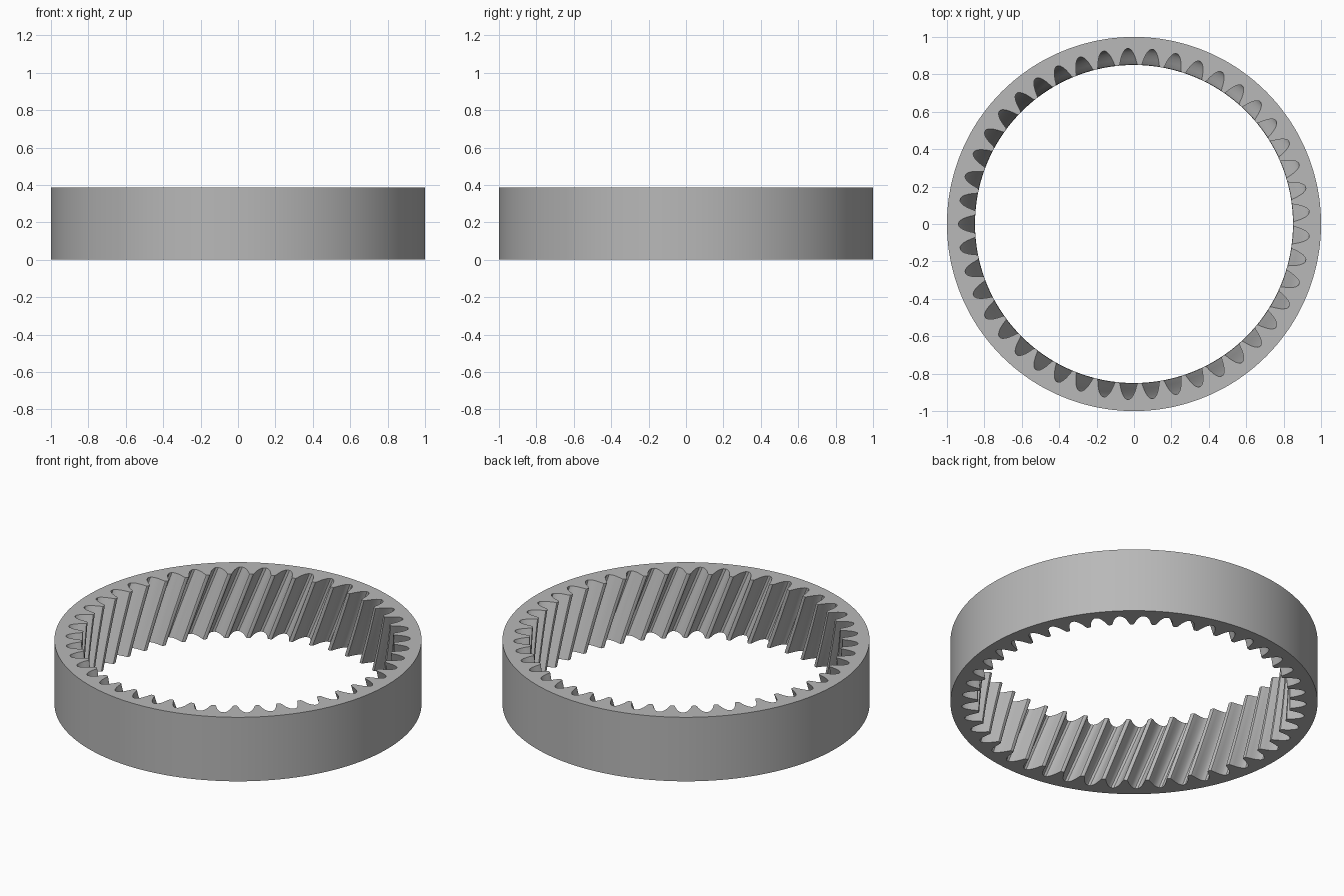
import bpy, bmesh
from math import cos, sin, radians

cube = bpy.data.objects.get("Cube")
if cube:
    bpy.data.objects.remove(cube, do_unlink=True)

TEETH = 45
PITCH = 360 / TEETH
HEIGHT = 0.385
TWIST = 9.2          # degrees the teeth turn from top to bottom
LEVELS = 12
OUTER_R = 1.0

steel = bpy.data.materials.new("grey_steel")
steel.use_nodes = True
grey = (0.48, 0.48, 0.48, 1)
steel.diffuse_color = grey
steel.node_tree.nodes["Principled BSDF"].inputs["Base Color"].default_value = grey

# Half of one tooth gap: (radius, half angle in degrees) from tooth tip to root
half_gap = [(0.85, 3.6), (0.852, 3.3), (0.859, 3.05), (0.88, 2.65),
            (0.90, 2.2), (0.918, 1.65), (0.931, 1.05), (0.938, 0.45)]
gap = half_gap + [(r, -a) for r, a in reversed(half_gap)]

# Closed inner outline, counter-clockwise
inner = [(r, PITCH / 2 + PITCH * t - a) for t in range(TEETH) for r, a in gap]
count = len(inner)
outer = [(OUTER_R, 360 * (i + 0.5) / count) for i in range(count)]


def add_ring(bm, outline, z, turn):
    return [bm.verts.new((r * cos(radians(a + turn)), r * sin(radians(a + turn)), z))
            for r, a in outline]


def bridge(bm, ring_a, ring_b):
    for i in range(count):
        j = (i + 1) % count
        bm.faces.new((ring_a[i], ring_a[j], ring_b[j], ring_b[i]))


bm = bmesh.new()

# Helical teeth inside
tooth_rings = []
for k in range(LEVELS + 1):
    f = k / LEVELS
    tooth_rings.append(add_ring(bm, inner, HEIGHT * f, TWIST * (1 - f)))
for low, high in zip(tooth_rings, tooth_rings[1:]):
    bridge(bm, high, low)

# Smooth rim outside
rim_low = add_ring(bm, outer, 0, TWIST)
rim_high = add_ring(bm, outer, HEIGHT, TWIST)
bridge(bm, rim_low, rim_high)

# Flat end faces; the top is offset to line up with the untwisted outline
shift = round(TWIST / 360 * count)
rim_top = [rim_high[(i - shift) % count] for i in range(count)]
bridge(bm, rim_top, tooth_rings[-1])
bridge(bm, tooth_rings[0], rim_low)
bmesh.ops.recalc_face_normals(bm, faces=bm.faces)

mesh = bpy.data.meshes.new("ring_gear")
bm.to_mesh(mesh)
bm.free()
mesh.materials.append(steel)
ring_gear = bpy.data.objects.new("ring_gear", mesh)
bpy.context.collection.objects.link(ring_gear)

bpy.context.view_layer.objects.active = ring_gear
ring_gear.select_set(True)
bpy.ops.object.shade_smooth_by_angle(angle=radians(30))
